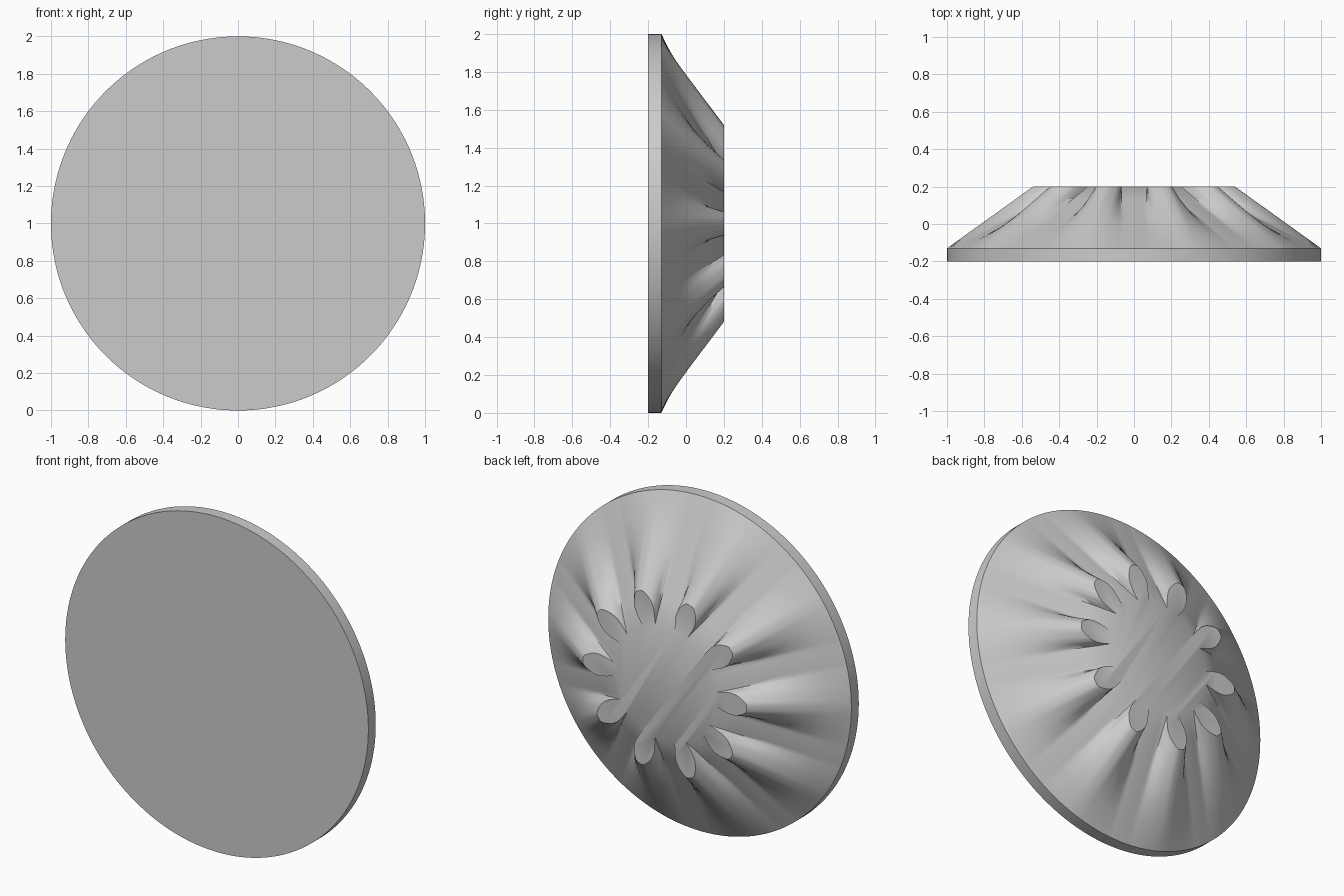
import bpy, bmesh, math
from mathutils import Vector

cube = bpy.data.objects.get("Cube")
if cube:
    bpy.data.objects.remove(cube)

FRONT, LIP, BACK = -0.2, -0.13, 0.2
PETALS = 10
STEPS = 36          # outline points per petal and its gap
RINGS = 5           # loops along the lofted flank
CORE = 0.335        # radius of the middle of the flower


def petal_sector():
    """One petal outline plus the gap after it, as (radius, angle) points."""
    side = [(CORE, 0.04), (0.38, 0.054), (0.43, 0.065), (0.47, 0.062),
            (0.51, 0.045), (0.54, 0.024)]
    pts = [Vector((r, -w)) for r, w in side]
    pts += [Vector((r, w)) for r, w in reversed(side)]
    # the gap follows the core circle to the base of the next petal
    start = math.atan2(0.04, CORE)
    step = 2 * math.pi / PETALS
    rad = math.hypot(CORE, 0.04)
    for i in range(1, 5):
        a = start + (step - 2 * start) * i / 4
        pts.append(Vector((rad * math.cos(a), rad * math.sin(a))))
    return pts


def resample(pts, n):
    """Points at even arc length along an open path, end left out."""
    lengths = [(b - a).length for a, b in zip(pts, pts[1:])]
    total = sum(lengths)
    out = []
    for i in range(n):
        d, k = total * i / n, 0
        while d > lengths[k]:
            d -= lengths[k]
            k += 1
        out.append(pts[k].lerp(pts[k + 1], d / lengths[k]))
    return out, total


# flower outline, matched by arc length to points on the round rim
sector = petal_sector()
samples, total = resample(sector, STEPS)
petal_len = sum((b - a).length for a, b in zip(sector[:12], sector[1:12]))
turn = 2 * math.pi / PETALS
flower, rim = [], []
for p in range(PETALS):
    for i, s in enumerate(samples):
        a = math.atan2(s.y, s.x) + p * turn
        flower.append(Vector((s.length * math.cos(a), s.length * math.sin(a))))
        b = p * turn + (i / STEPS - petal_len / total / 2) * turn
        rim.append(Vector((math.cos(b), math.sin(b))))

# loops from the flat front, over the lip, up to the flower
bm = bmesh.new()


def add_loop(points, y):
    return [bm.verts.new((q.x, y, q.y + 1)) for q in points]


loops = [add_loop(rim, FRONT)]
for k in range(RINGS + 1):
    t = k / RINGS
    loops.append(add_loop([a.lerp(b, t) for a, b in zip(rim, flower)],
                          LIP + (BACK - LIP) * t))
for lo, hi in zip(loops, loops[1:]):
    for i in range(len(lo)):
        j = (i + 1) % len(lo)
        bm.faces.new((lo[i], lo[j], hi[j], hi[i]))
bm.faces.new(loops[0])
bm.faces.new(loops[-1])
bmesh.ops.recalc_face_normals(bm, faces=bm.faces)

mesh = bpy.data.meshes.new("fluted_knob")
bm.to_mesh(mesh)
bm.free()
knob = bpy.data.objects.new("fluted_knob", mesh)
bpy.context.collection.objects.link(knob)

# plain grey
grey = bpy.data.materials.new("light_grey")
grey.use_nodes = True
colour = (0.6, 0.6, 0.6, 1)
grey.diffuse_color = colour
grey.node_tree.nodes["Principled BSDF"].inputs["Base Color"].default_value = colour
mesh.materials.append(grey)

bpy.ops.object.select_all(action='DESELECT')
knob.select_set(True)
bpy.context.view_layer.objects.active = knob
bpy.ops.object.shade_smooth_by_angle(angle=math.radians(30))
